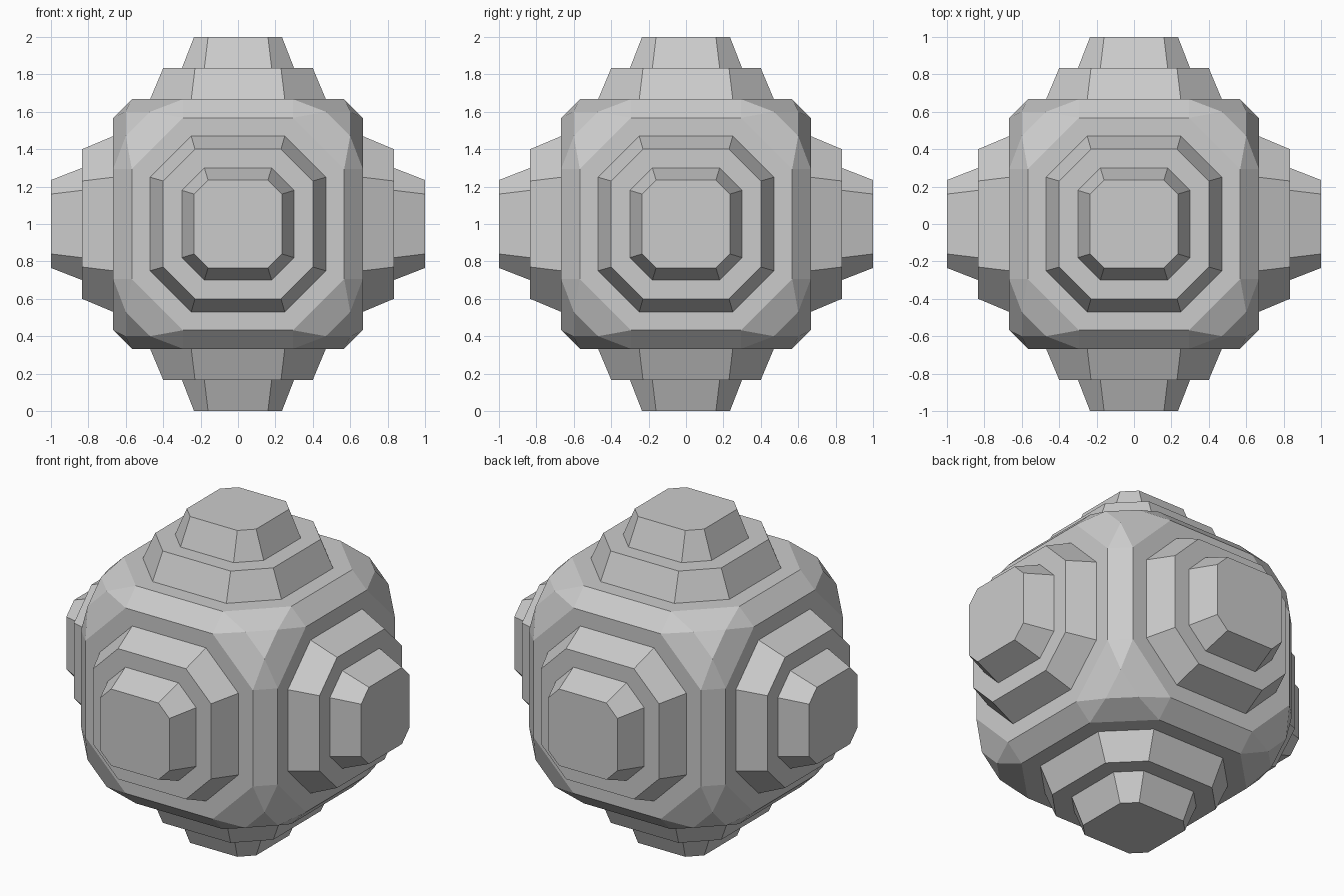
import bpy, bmesh
from itertools import permutations, product
from mathutils import Vector

if "Cube" in bpy.data.objects:
    bpy.data.objects.remove(bpy.data.objects["Cube"])

CENTRE = Vector((0, 0, 1))


def add_object(name, bm):
    bmesh.ops.recalc_face_normals(bm, faces=bm.faces)
    mesh = bpy.data.meshes.new(name)
    bm.to_mesh(mesh)
    bm.free()
    obj = bpy.data.objects.new(name, mesh)
    obj.location = CENTRE
    bpy.context.collection.objects.link(obj)
    return obj


# Core: cube with bevelled edges and faceted corners, hulled from symmetric points
points = set()
for seed in ((0.295, 0.568, 0.667), (0.47, 0.60, 0.60)):
    for p in permutations(seed):
        for s in product((-1, 1), repeat=3):
            points.add(tuple(a * b for a, b in zip(p, s)))
bm = bmesh.new()
for p in sorted(points):
    bm.verts.new(p)
bmesh.ops.convex_hull(bm, input=bm.verts[:])
bmesh.ops.dissolve_limit(bm, angle_limit=0.02, verts=bm.verts[:], edges=bm.edges[:])
add_object("core", bm)

# Stepped octagonal studs: (half width, half flat length, height from centre)
STEPS = ((0.47, 0.25, 0.667), (0.40, 0.23, 0.833), (0.30, 0.18, 0.833), (0.235, 0.16, 1.0))


def octagon(h, f, z):
    return [(h, -f, z), (h, f, z), (f, h, z), (-f, h, z),
            (-h, f, z), (-h, -f, z), (-f, -h, z), (f, -h, z)]


def add_stud(name, direction):
    bm = bmesh.new()
    rings = [[bm.verts.new(p) for p in octagon(*s)] for s in STEPS]
    for low, high in zip(rings, rings[1:]):
        for i in range(8):
            j = (i + 1) % 8
            bm.faces.new((low[i], low[j], high[j], high[i]))
    bm.faces.new(rings[-1])
    bm.faces.new(rings[0][::-1])
    obj = add_object(name, bm)
    obj.rotation_euler = Vector(direction).to_track_quat('Z', 'Y').to_euler()


for name, d in (("top", (0, 0, 1)), ("bottom", (0, 0, -1)), ("right", (1, 0, 0)),
                ("left", (-1, 0, 0)), ("back", (0, 1, 0)), ("front", (0, -1, 0))):
    add_stud(name + "_stud", d)
